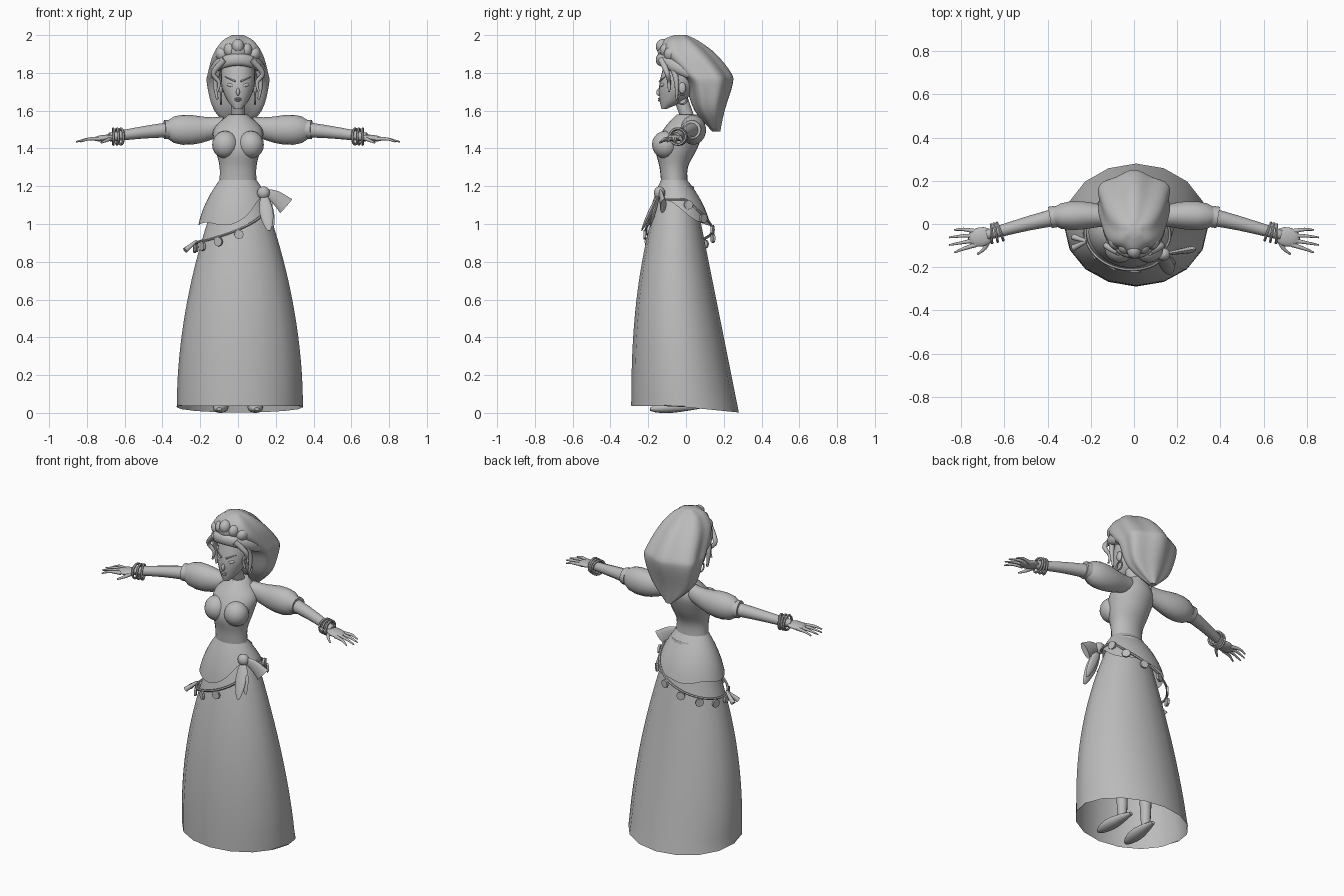
import bpy, bmesh, math
from math import sin, cos, pi, exp
from mathutils import Vector

if "Cube" in bpy.data.objects:
    bpy.data.objects.remove(bpy.data.objects["Cube"])

grey = bpy.data.materials.new("plain_grey")
grey.use_nodes = True
grey.diffuse_color = (.5, .5, .5, 1)
grey.node_tree.nodes["Principled BSDF"].inputs["Base Color"].default_value = grey.diffuse_color
parts = []


def keep(obj, name):
    obj.name = name
    obj.data.materials.clear()
    obj.data.materials.append(grey)
    parts.append(obj)
    return obj


def around(count):
    return [2 * pi * i / count for i in range(count)]


def loft(name, rings, caps=True):
    """Skin a list of equal rings of points."""
    bm = bmesh.new()
    loops = [[bm.verts.new(point) for point in ring] for ring in rings]
    for low, high in zip(loops, loops[1:]):
        for i in range(len(low)):
            bm.faces.new((low[i - 1], low[i], high[i], high[i - 1]))
    if caps:
        bm.faces.new(loops[0])
        bm.faces.new(loops[-1])
    bmesh.ops.recalc_face_normals(bm, faces=bm.faces)
    mesh = bpy.data.meshes.new(name)
    bm.to_mesh(mesh)
    bm.free()
    obj = bpy.data.objects.new(name, mesh)
    bpy.context.collection.objects.link(obj)
    return keep(obj, name)


def smooth(rows, steps=4):
    """Refine rows of numbers with a flowing curve."""
    rows = [Vector(row) for row in rows]
    out = []
    for i in range(len(rows) - 1):
        before, start, end = rows[max(0, i - 1)], rows[i], rows[i + 1]
        after = rows[min(len(rows) - 1, i + 2)]
        leave, arrive = (end - before) / 2, (after - start) / 2
        for k in range(steps):
            t = k / steps
            ease = t * t * (3 - 2 * t)
            out.append(start.lerp(end, ease) + leave * t * (1 - t) ** 2 - arrive * t * t * (1 - t))
    return out + [rows[-1]]


def oval(section, angle, grow=1):
    """Point on a level section: height, half width, front, back."""
    z, half, front, back = section
    return Vector((grow * half * cos(angle),
                   (front + back) / 2 + grow * (back - front) / 2 * sin(angle), z))


def body(name, sections, sides=24, caps=True, fold=lambda angle: 1):
    return loft(name, [[oval(section, a, fold(a)) for a in around(sides)]
                       for section in smooth(sections)], caps)


def even(t):
    return 1


def taper(t):
    return 1 - .7 * t


def leaf(t):
    return .2 + .8 * sin(pi * t)


def tube(name, points, radius, flat=1, shape=even, upright=False, sides=12):
    """Sweep an oval along a path; shape scales it from start to end."""
    path = smooth(points)
    last = len(path) - 1
    ref = Vector((0, 1, 0)) if upright else Vector((0, 0, 1))
    rings = []
    for i, centre in enumerate(path):
        along = path[min(i + 1, last)] - path[max(i - 1, 0)]
        wide = along.cross(ref).normalized()
        high = wide.cross(along).normalized() * flat
        size = radius * shape(i / last)
        rings.append([centre + size * (wide * cos(a) + high * sin(a)) for a in around(sides)])
    return loft(name, rings)


def blob(name, at, size, rot=(0, 0, 0)):
    bpy.ops.mesh.primitive_uv_sphere_add(segments=16, ring_count=10, location=at, rotation=rot)
    bpy.context.object.scale = size
    return keep(bpy.context.object, name)


def hoop(name, at, radius, thick, turn=0):
    bpy.ops.mesh.primitive_torus_add(major_segments=20, minor_segments=6, major_radius=radius,
                                     minor_radius=thick, location=at, rotation=(0, pi / 2, turn))
    return keep(bpy.context.object, name)


# Long skirt, open below, with a hem that trails at the back
def skirt_section(z):
    return z, .335 - .16 * z ** 2, .1 * z ** 2.5 - .29, .28 - .2 * z


skirt = body("skirt", [skirt_section(level / 5) for level in range(7)], 16, caps=False)
skirt.location.x = .01
for vertex in skirt.data.vertices[:16]:
    vertex.co.z = .03 - .1 * vertex.co.y

# Bodice, neck and head
body("bodice", [(1.2, .1, -.13, .01), (1.3, .097, -.14, .01), (1.4, .12, -.16, .06),
                (1.5, .13, -.12, .09), (1.58, .05, -.05, .07)])
tube("neck", [(0, .02, 1.53), (0, -.04, 1.7)], .036, upright=True)
body("head", [(1.61, .02, -.13, -.1), (1.66, .06, -.14, 0), (1.75, .09, -.14, .06), (1.9, .08, -.1, .08)])

# Face along the middle
blob("nose", (0, -.14, 1.7), (.01, .016, .022), (-.4, 0, 0))
for name, z in (("upper_lip", 1.664), ("lower_lip", 1.654)):
    blob(name, (0, -.14, z), (.018, .008, .005))

for s, side in ((1, "left_"), (-1, "right_")):
    # Eye, brow, ear and hoop earring
    blob(side + "eye", (s * .04, -.125, 1.735), (.02, .01, .01), (0, -s * .25, s * .35))
    tube(side + "brow", [(s * .015, -.14, 1.755), (s * .07, -.11, 1.78)], .005, shape=taper)
    blob(side + "ear", (s * .09, -.02, 1.72), (.012, .02, .03))
    hoop(side + "earring", (s * .09, -.02, 1.66), .025, .005)
    blob(side + "bust", (s * .067, -.11, 1.42), (.07, .07, .073))

    # Curled locks beside the face
    tube(side + "temple_lock", [(s * .07, -.13, 1.87), (s * .13, -.1, 1.8), (s * .1, -.09, 1.75),
                                (s * .11, -.09, 1.7)], .018, shape=taper, upright=True)
    tube(side + "side_lock", [(s * .1, -.07, 1.84), (s * .12, -.05, 1.75), (s * .11, -.05, 1.66)],
         .02, shape=taper, upright=True)

    # Puffed sleeve, cuff and arm
    tube(side + "sleeve", [(s * .07, .03, 1.52), (s * .2, .04, 1.5), (s * .37, .035, 1.5)],
         .05, .85, lambda t: 1 + .6 * sin(pi * t * t), upright=True, sides=18)
    tube(side + "cuff", [(s * .36, .035, 1.5), (s * .39, .03, 1.5)], .05)
    tube(side + "arm", [(s * .35, .035, 1.5), (s * .5, 0, 1.485), (s * .68, -.05, 1.46)],
         .042, shape=lambda t: 1 - .45 * t)

    # Hand with four spread fingers and a thumb
    blob(side + "palm", (s * .71, -.06, 1.455), (.06, .045, .017), (0, s * .1, -s * .2))
    for i in range(4):
        spread = i - 1.5
        tube(side + "finger_" + str(i + 1),
             [(s * .73, -.065 - .02 * spread, 1.45), (s * .79, -.07 - .03 * spread, 1.45),
              (s * (.86 - .012 * spread ** 2), -.08 - .035 * spread, 1.435)], .012, shape=taper)
    tube(side + "thumb", [(s * .67, -.06, 1.455), (s * .69, -.11, 1.445), (s * .725, -.14, 1.43)],
         .014, shape=taper)

    # Three loose bangles
    for i in range(3):
        hoop(side + "bangle_" + str(i + 1), (s * (.62 + .02 * i), -.035 - .005 * i, 1.463),
             .042, .007, s * (.15 * i - .35))

    # Leg and shoe under the skirt
    tube(side + "leg", [(s * .085, 0, .04), (s * .085, -.01, .5), (s * .07, -.04, 1)],
         .065, shape=lambda t: .4 + .6 * t, upright=True)
    tube(side + "shoe", [(s * .08, .07, .03), (s * .09, -.06, .03), (s * .1, -.19, .02)],
         .042, .7, lambda t: .3 + .7 * sin(pi * t ** 1.3))

# Swept-back hair in deep folds, falling to a point behind
body("hair", [(1.49, .02, .14, .18), (1.6, .13, .05, .2), (1.74, .17, 0, .24), (1.8, .165, -.06, .23),
              (1.9, .135, -.14, .15), (1.97, .085, -.12, .06), (2, .03, -.06, 0)], 48,
     fold=lambda a: 1 + .06 * cos(6 * (a - pi / 2)))

# Scarf band across the forehead and the tufts above it
tube("scarf_band", [(.13 * cos(a), .02 - .16 * sin(a), 1.8 + .07 * sin(a))
                    for a in (pi * i / 8 for i in range(9))], .02, 1.6)
for i in range(5):
    x = (i - 2) * .042
    blob("hair_tuft_" + str(i + 1), (x, abs(x) / 2 - .12, 1.94 - abs(x) / 2), (.034, .04, .04), (.5, x * 5, 0))

# Hip sash with a hem that climbs to the knot on the left front
KNOT = -.7
WAIST = 1.235


def on_sash(angle, z, grow=1):
    dip = (z - .9) ** 2
    return oval((z, .22 - 1.1 * dip, .7 * dip - .21, .14 - 1.2 * dip), angle, grow)


def hem(angle):
    away = (angle - KNOT + pi) % (2 * pi) - pi
    reach = .55 if away < 0 else 1
    return 1 + .14 * exp(-(away / reach) ** 2) + .008 * cos(5 * angle)


loft("hip_sash", [[on_sash(a, WAIST + (hem(a) - WAIST) * t / 6) for a in around(40)]
                  for t in range(7)], caps=False)

# Knot, hanging tails and bow end
knot = Vector((.135, -.14, 1.165))
blob("sash_knot", knot, (.034, .03, .034))
for name, radius, drop in (("long_tail", .036, (.03, -.095, -.2)), ("short_tail", .027, (.05, -.05, -.18))):
    tube(name, [knot, knot + Vector(drop) / 2, knot + Vector(drop)], radius, .35, leaf, upright=True)
tube("bow_end", [knot, knot + Vector((.06, .01, -.02)), knot + Vector((.12, .02, -.07))],
     .015, 3, lambda t: .4 + .7 * t)


# Coin belt slung low on the right hip
def on_belt(turn, drop=0, grow=1.03):
    return on_sash(KNOT - turn, min(1.13, .9 + .03 * (turn - 2.4) ** 2) - drop, grow)


tube("coin_belt", [on_belt(.25 + .2 * i) for i in range(30)], .007, sides=6)
for i in range(10):
    spot = on_belt(.85 + .48 * i, .028, 1.06)
    facing = Vector((spot.x, spot.y + .04, 0)).to_track_quat('Z', 'Y').to_euler()
    bpy.ops.mesh.primitive_cylinder_add(vertices=8, radius=.025, depth=.012, location=spot, rotation=facing)
    keep(bpy.context.object, "belt_coin_" + str(i + 1))
for i in range(2):
    tube("belt_tassel_" + str(i + 1), [(-.22, -.08, .91), (-.28, .05 * i - .11, .86)],
         .015, shape=lambda t: .5 + .5 * t)

# Soft shading with sharp edges kept
bpy.ops.object.select_all(action='DESELECT')
for obj in parts:
    obj.select_set(True)
bpy.context.view_layer.objects.active = parts[0]
bpy.ops.object.shade_smooth_by_angle(angle=math.radians(45))
